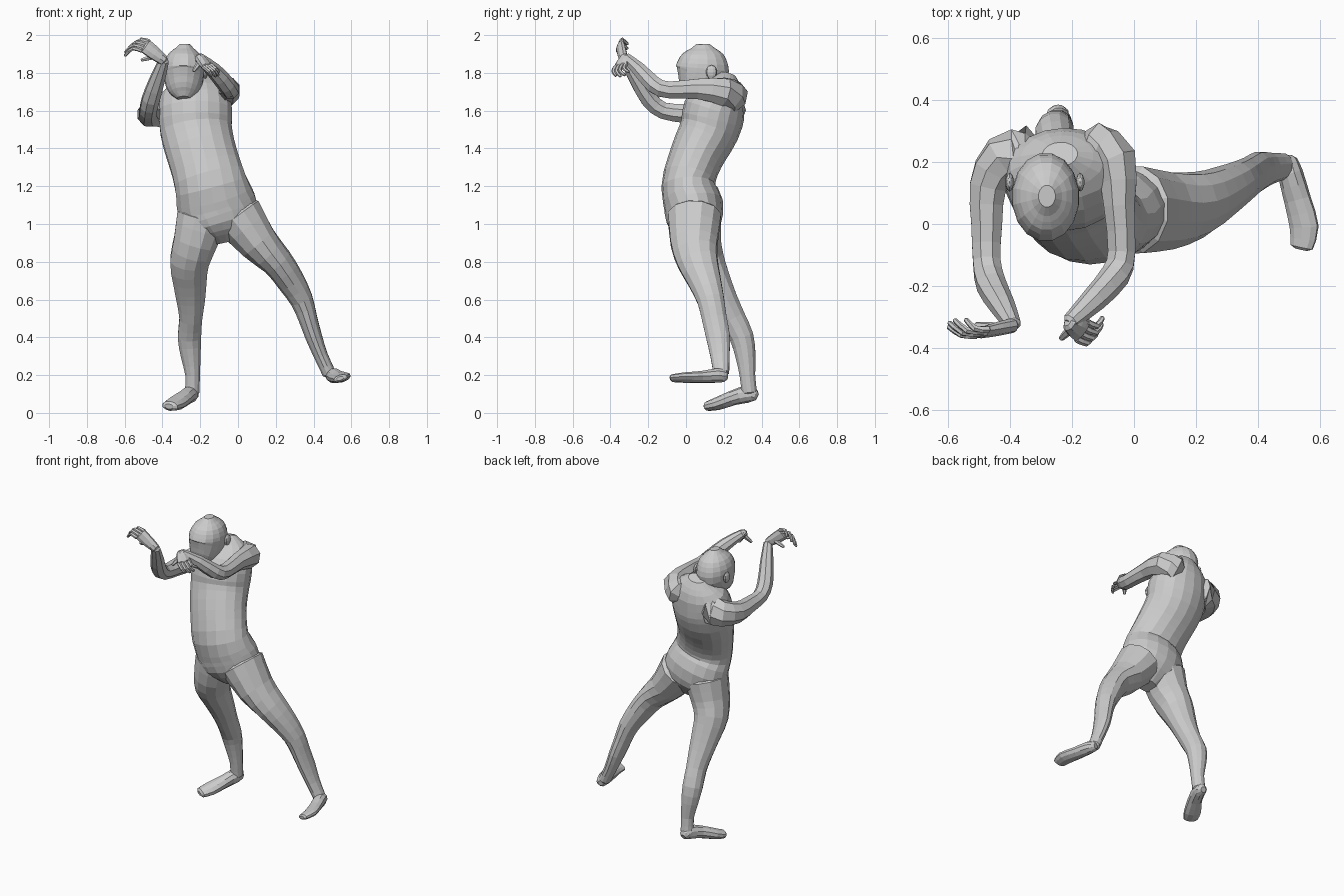
import bpy, bmesh, math
from mathutils import Vector as V


def catmull(p0, p1, p2, p3, t):
    return [0.5 * (2*b + (c - a)*t + (2*a - 5*b + 4*c - d)*t*t + (3*b - a - 3*c + d)*t**3)
            for a, b, c, d in zip(p0, p1, p2, p3)]


def loft(name, rings, side=(1, 0, 0), sides=10, sub=2):
    """Closed tube through rings (x, y, z, half_width, half_depth) with rounded ends."""
    n = len(rings)
    pts = []
    for i in range(n - 1):
        q = [rings[max(i - 1, 0)], rings[i], rings[i + 1], rings[min(i + 2, n - 1)]]
        pts += [catmull(*q, k / sub) for k in range(sub)]
    pts.append(list(rings[-1]))
    # rounded ends: one smaller ring pushed out past each end
    for at, nxt in ((0, 1), (-1, -2)):
        e = pts[at]
        out = (V(e[:3]) - V(pts[nxt][:3])).normalized() * min(e[3], e[4]) * 0.45
        cap = list(V(e[:3]) + out) + [e[3] * 0.55, e[4] * 0.55]
        pts.insert(0, cap) if at == 0 else pts.append(cap)
    bm = bmesh.new()
    loops = []
    for i, p in enumerate(pts):
        t = (V(pts[min(i + 1, len(pts) - 1)][:3]) - V(pts[max(i - 1, 0)][:3])).normalized()
        w = V(side)
        w = (w - t * w.dot(t)).normalized()
        d = t.cross(w)
        loops.append([bm.verts.new(V(p[:3]) + w * p[3] * math.cos(a) + d * p[4] * math.sin(a))
                      for a in (2 * math.pi * (k + 0.5) / sides for k in range(sides))])
    for a, b in zip(loops, loops[1:]):
        for k in range(sides):
            m = (k + 1) % sides
            bm.faces.new((a[k], a[m], b[m], b[k]))
    bm.faces.new(loops[0])
    bm.faces.new(loops[-1])
    bmesh.ops.recalc_face_normals(bm, faces=bm.faces)
    me = bpy.data.meshes.new(name)
    bm.to_mesh(me)
    bm.free()
    ob = bpy.data.objects.new(name, me)
    bpy.context.collection.objects.link(ob)
    return ob


def ball(name, loc, scale):
    bpy.ops.mesh.primitive_uv_sphere_add(segments=10, ring_count=6, radius=1, location=loc)
    ob = bpy.context.object
    ob.name = name
    ob.scale = scale


def hand(name, wrist, knuckle, mid, tip, spread, thumb):
    w, k, m, t, s = V(wrist), V(knuckle), V(mid), V(tip), V(spread).normalized()
    loft(name + "_palm", [(*w, .028, .024), (*w.lerp(k, .5), .038, .022), (*k, .042, .017)],
         side=s, sides=8)
    for i in range(4):
        o = s * (i - 1.5) * 0.022
        reach = (0.85, 1, 1, 0.8)[i]
        loft(f"{name}_finger_{i + 1}",
             [(*(k + o), .012, .012), (*(k + o + (m - k) * reach), .011, .011),
              (*(k + o * 1.25 + (t - k) * reach), .008, .008)], side=s, sides=6)
    base, end = w.lerp(k, .35), V(thumb)
    loft(name + "_thumb", [(*base, .016, .016), (*base.lerp(end, .6), .013, .013),
                           (*end, .009, .009)], side=(.3, .8, .5), sides=6)


# torso and neck
loft("torso", [
    (-.07, .045, .95, .13, .10), (-.085, .042, 1.01, .20, .145), (-.115, .04, 1.1, .213, .157),
    (-.142, .012, 1.2, .195, .143), (-.17, .034, 1.3, .186, .14), (-.20, .075, 1.4, .187, .148),
    (-.222, .125, 1.5, .192, .158), (-.225, .15, 1.6, .196, .165), (-.228, .195, 1.7, .175, .125),
    (-.235, .215, 1.76, .105, .075)], sides=18)
loft("neck", [(-.235, .20, 1.68, .085, .085), (-.255, .16, 1.75, .065, .068),
              (-.28, .11, 1.82, .065, .068)])

# head with ears
loft("head", [
    (-.282, .09, 1.93, .05, .065), (-.283, .09, 1.9, .085, .11), (-.285, .088, 1.85, .107, .137),
    (-.286, .083, 1.8, .108, .145), (-.287, .06, 1.75, .10, .122), (-.288, .035, 1.71, .084, .085),
    (-.288, .022, 1.685, .062, .05)], sides=16)
for x in (-.402, -.174):
    ball("ear", (x, .135, 1.805), (.014, .03, .036))

# standing leg and foot
loft("right_leg", [
    (-.19, .05, 1.03, .14, .14), (-.228, .06, .9, .118, .13), (-.257, .095, .8, .106, .115),
    (-.255, .145, .7, .092, .095), (-.25, .195, .6, .078, .08), (-.25, .245, .5, .062, .073),
    (-.257, .295, .4, .064, .066), (-.25, .315, .3, .054, .055), (-.24, .325, .2, .04, .043),
    (-.243, .335, .11, .04, .042)], sides=12)
loft("right_foot", [
    (-.245, .365, .09, .034, .032), (-.25, .33, .1, .042, .046), (-.282, .25, .08, .045, .04),
    (-.33, .17, .05, .055, .035), (-.36, .115, .036, .046, .026)])

# outstretched leg and foot
loft("left_leg", [
    (.0, .045, 1.04, .14, .145), (.108, .043, .9, .108, .128), (.208, .062, .8, .083, .11),
    (.278, .098, .7, .074, .09), (.336, .13, .6, .062, .074), (.37, .15, .5, .051, .068),
    (.402, .17, .4, .045, .065), (.44, .18, .3, .038, .052), (.482, .187, .21, .037, .043)], sides=12)
loft("left_foot", [
    (.495, .205, .195, .033, .032), (.505, .165, .198, .041, .04), (.528, .08, .19, .045, .031),
    (.55, -.01, .187, .049, .025), (.542, -.075, .183, .038, .018)], side=(1, 0, .3))

# arms raised in front of the head
loft("right_arm", [
    (-.35, .22, 1.6, .09, .10), (-.425, .21, 1.595, .078, .085), (-.472, .12, 1.58, .064, .068),
    (-.476, 0, 1.585, .054, .055), (-.476, -.12, 1.6, .048, .048), (-.462, -.195, 1.66, .05, .048),
    (-.425, -.265, 1.77, .042, .04), (-.392, -.325, 1.865, .028, .026)], sides=8)
loft("left_arm", [
    (-.13, .24, 1.67, .09, .095), (-.06, .20, 1.7, .075, .08), (-.048, .06, 1.715, .054, .058),
    (-.04, -.09, 1.71, .048, .048), (-.06, -.165, 1.735, .048, .048),
    (-.13, -.245, 1.815, .042, .04), (-.205, -.315, 1.88, .028, .026)], sides=8)

# hands
hand("right_hand", (-.392, -.328, 1.865), (-.49, -.35, 1.942), (-.545, -.348, 1.955),
     (-.588, -.315, 1.918), (.6, .3, .7), (-.51, -.325, 1.868))
hand("left_hand", (-.208, -.32, 1.885), (-.168, -.345, 1.84), (-.13, -.36, 1.81),
     (-.112, -.335, 1.785), (.5, .8, .2), (-.235, -.37, 1.81))
